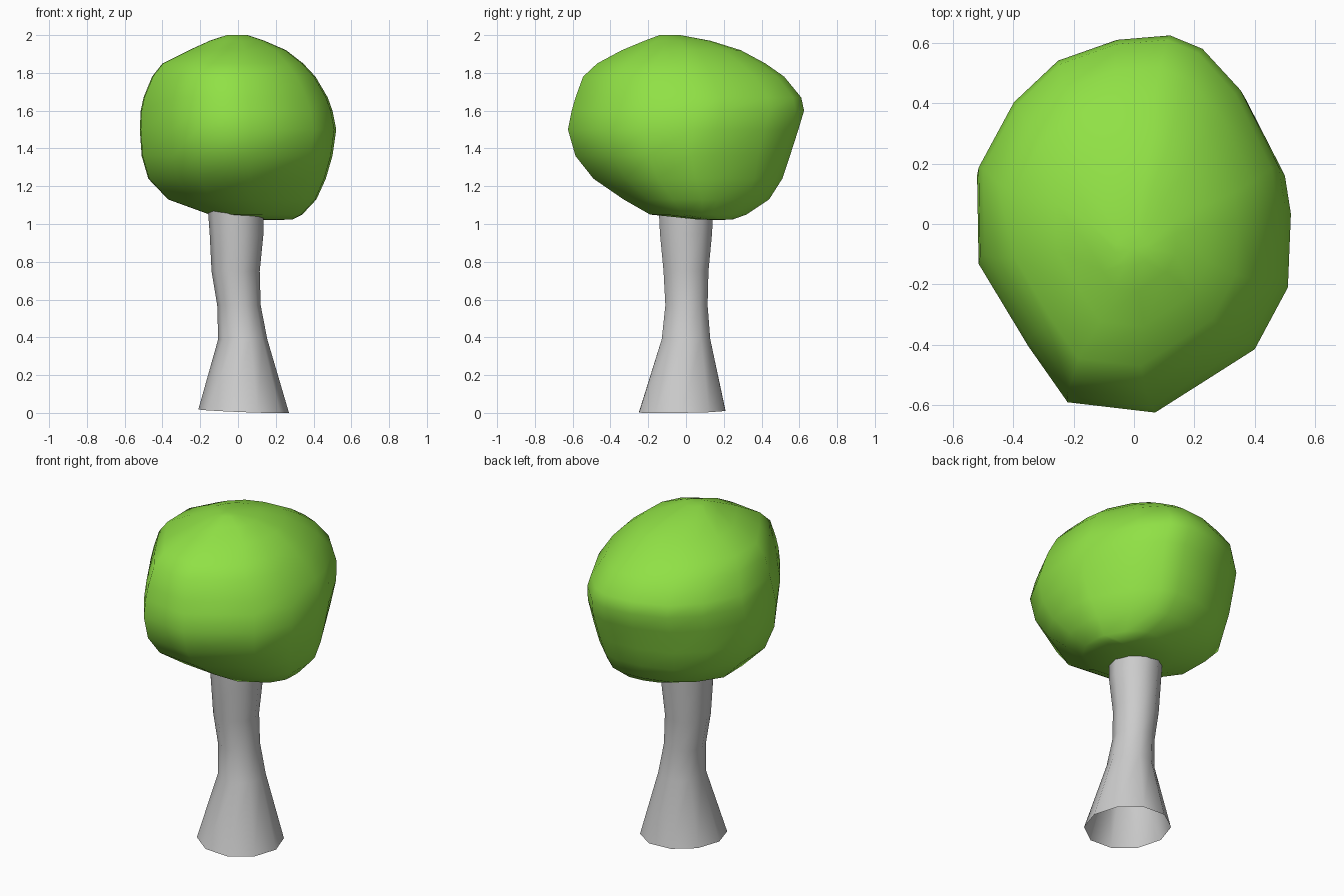
import bpy, bmesh
from math import cos, sin, pi


def loft(name, outline, rings, bottom=None, top=None):
    """Stack a unit outline through rings of (z, xmin, xmax, ymin, ymax)."""
    bm = bmesh.new()
    loops = []
    for z, x0, x1, y0, y1 in rings:
        cx, cy = (x0 + x1) / 2, (y0 + y1) / 2
        hx, hy = (x1 - x0) / 2, (y1 - y0) / 2
        loops.append([bm.verts.new((cx + u * hx, cy + v * hy, z)) for u, v in outline])
    n = len(outline)
    for a, b in zip(loops, loops[1:]):
        for i in range(n):
            j = (i + 1) % n
            bm.faces.new((a[i], a[j], b[j], b[i]))
    for tip, loop in ((bottom, loops[0]), (top, loops[-1])):
        if tip:
            p = bm.verts.new(tip)
            for i in range(n):
                bm.faces.new((loop[i], loop[(i + 1) % n], p))
    if bottom:
        bmesh.ops.recalc_face_normals(bm, faces=bm.faces)
    for f in bm.faces:
        f.smooth = True
    me = bpy.data.meshes.new(name)
    bm.to_mesh(me)
    bm.free()
    ob = bpy.data.objects.new(name, me)
    bpy.context.collection.objects.link(ob)
    return ob


# Trunk: open flared tube, gently leaning
ring = [(cos(2 * pi * i / 10), sin(2 * pi * i / 10)) for i in range(10)]
trunk = loft("trunk", ring, [
    (0.01, -0.21, 0.27, -0.26, 0.22),
    (0.39, -0.105, 0.155, -0.135, 0.135),
    (0.57, -0.11, 0.12, -0.115, 0.12),
    (0.75, -0.14, 0.115, -0.125, 0.125),
    (0.95, -0.15, 0.135, -0.145, 0.145),
    (1.15, -0.165, 0.135, -0.155, 0.155)])
# Uneven foot
for v in trunk.data.vertices[:10]:
    v.co.z = max(0, 0.01 - 0.04 * v.co.x + 0.02 * v.co.y)

# Crown: lumpy plan outline carried through the side silhouettes
plan = [(0.52, 0.05), (0.5, 0.18), (0.37, 0.44), (0.24, 0.58), (0.13, 0.625),
        (-0.05, 0.61), (-0.25, 0.54), (-0.4, 0.4), (-0.52, 0.18), (-0.515, -0.12),
        (-0.35, -0.4), (-0.22, -0.59), (0.07, -0.625), (0.4, -0.41), (0.51, -0.2)]
crown = loft("crown", [(x / 0.52, y / 0.625) for x, y in plan], [
    (1.025, 0.0, 0.29, 0.05, 0.25),
    (1.05, -0.15, 0.34, -0.19, 0.32),
    (1.13, -0.37, 0.415, -0.33, 0.44),
    (1.24, -0.475, 0.465, -0.49, 0.51),
    (1.36, -0.51, 0.5, -0.585, 0.55),
    (1.5, -0.52, 0.52, -0.625, 0.595),
    (1.6, -0.515, 0.5, -0.605, 0.625),
    (1.67, -0.5, 0.475, -0.585, 0.61),
    (1.78, -0.455, 0.41, -0.545, 0.52),
    (1.85, -0.4, 0.345, -0.47, 0.42),
    (1.92, -0.26, 0.255, -0.34, 0.29),
    (1.97, -0.15, 0.14, -0.22, 0.13),
    (2.0, -0.06, 0.05, -0.14, -0.03)],
    bottom=(0.2, 0.17, 1.02), top=(-0.01, -0.08, 2.0))
leaf = bpy.data.materials.new("leaf_green")
leaf.diffuse_color = (0.28, 0.75, 0.06, 1)
crown.data.materials.append(leaf)
